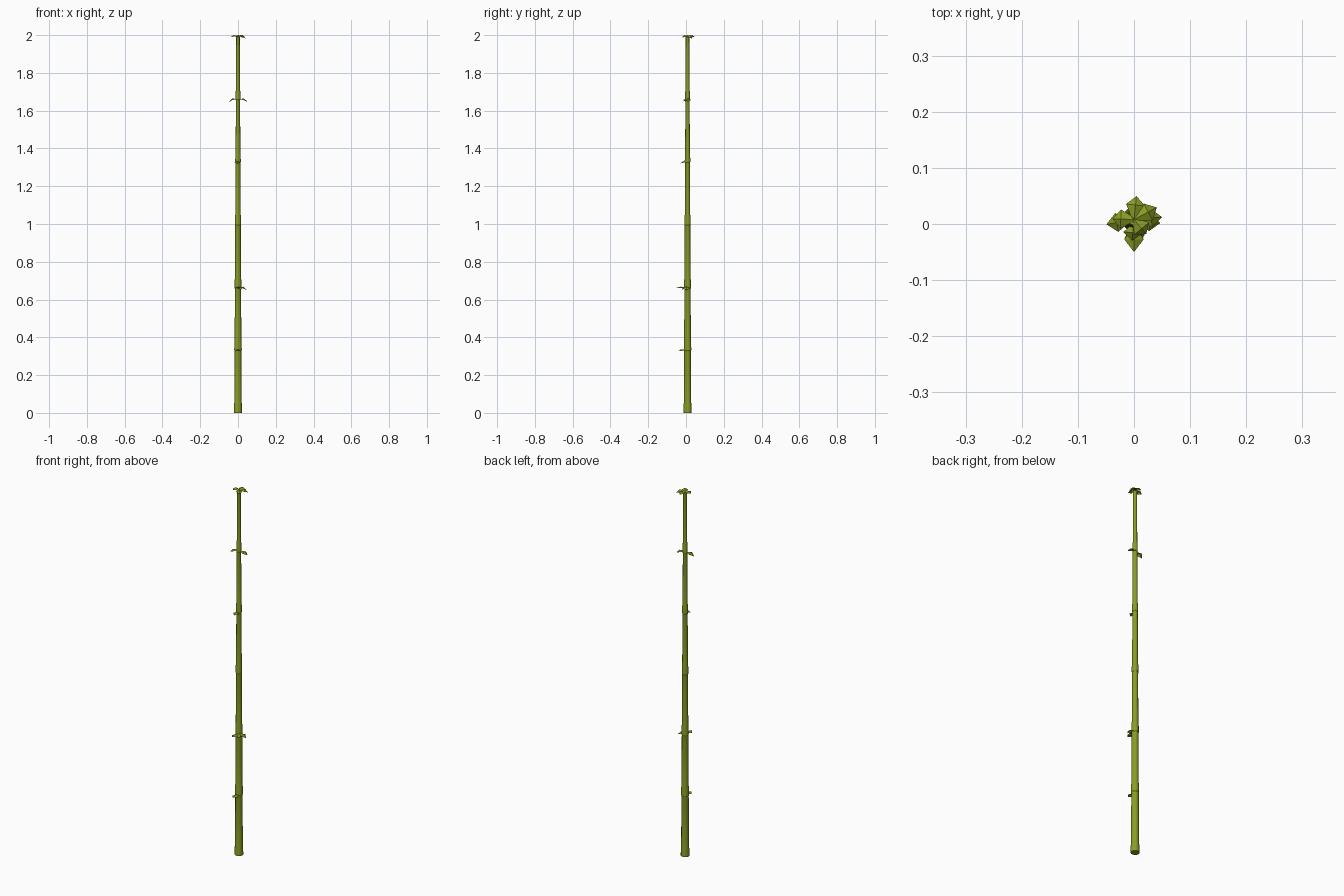
import bpy, bmesh, math
from mathutils import Vector

if "Cube" in bpy.data.objects:
    bpy.data.objects.remove(bpy.data.objects["Cube"])

green = bpy.data.materials.new("olive green")
green.diffuse_color = (0.25, 0.34, 0.018, 1)
green.use_nodes = True
green.node_tree.nodes["Principled BSDF"].inputs["Base Color"].default_value = green.diffuse_color

CY = 0.008      # stalk axis sits slightly behind the centre
SIDES = 12
SEG = 1.993 / 6


def radius(z):
    return 0.0195 - 0.0105 * z / 2


def finish(bm, name):
    mesh = bpy.data.meshes.new(name)
    bm.to_mesh(mesh)
    bm.free()
    mesh.materials.append(green)
    ob = bpy.data.objects.new(name, mesh)
    bpy.context.collection.objects.link(ob)
    return ob


def lathe(name, profile):
    """Closed turned solid from (radius, z) pairs."""
    bm = bmesh.new()
    rings = []
    for r, z in profile:
        rings.append([bm.verts.new((r * math.cos(2 * math.pi * i / SIDES),
                                    CY + r * math.sin(2 * math.pi * i / SIDES), z))
                      for i in range(SIDES)])
    for a, b in zip(rings, rings[1:]):
        for i in range(SIDES):
            j = (i + 1) % SIDES
            bm.faces.new((a[i], a[j], b[j], b[i])).smooth = True
    bm.faces.new(rings[0][::-1])
    bm.faces.new(rings[-1])
    ob = finish(bm, name)
    bpy.ops.object.select_all(action='DESELECT')
    ob.select_set(True)
    bpy.context.view_layer.objects.active = ob
    bpy.ops.object.shade_smooth_by_angle(angle=math.radians(35))


def leaf(name, z, angle, reach, half_w=0.017, droop=0.014, start=0.004):
    """Small folded kite leaf that bends down at its tip."""
    bm = bmesh.new()
    a = math.radians(angle)
    out = Vector((math.cos(a), math.sin(a), 0))
    side = Vector((-out.y, out.x, 0))
    c = Vector((0, CY, z))
    up = Vector((0, 0, 1))
    k = reach * 0.62
    base = bm.verts.new(c + out * start)
    mid = bm.verts.new(c + out * k + up * 0.004)
    left = bm.verts.new(c + out * k + side * half_w - up * 0.004)
    right = bm.verts.new(c + out * k - side * half_w - up * 0.004)
    tip = bm.verts.new(c + out * reach - up * droop)
    for f in ((base, mid, left), (base, right, mid), (mid, tip, left), (mid, right, tip)):
        bm.faces.new(f)
    finish(bm, name)


# Stalk segments: flared foot, straight taper, small lip at the node
for n in range(6):
    z0, z1 = n * SEG, (n + 1) * SEG
    r0, r1 = radius(z0), radius(z1)
    lathe(f"stalk_segment_{n + 1}", [
        (r0 + 0.0022, z0), (r0 + 0.0018, z0 + 0.035), (r0, z0 + 0.055),
        (r1 + 0.0005, z1 - 0.008), (r1 + 0.002, z1 - 0.002), (r1 + 0.001, z1)])

# Leaves at the nodes: node, angle, reach, droop
leaves = [
    (1, -90, 0.053, 0.002),
    (2, -90, 0.058, 0.002), (2, -8, 0.047, 0.014), (2, -60, 0.035, 0.012),
    (4, -95, 0.038, 0.008),
    (5, 190, 0.050, 0.016), (5, 5, 0.050, 0.014),
    (6, 178, 0.038, 0.006), (6, 84, 0.042, 0.008),
    (6, 28, 0.046, 0.014), (6, -50, 0.034, 0.008),
]
for i, (n, ang, reach, droop) in enumerate(leaves):
    leaf(f"leaf_{i + 1}", n * SEG + (0.003 if n == 6 else 0), ang, reach,
         droop=droop, start=-0.006 if n == 6 else 0.006)
